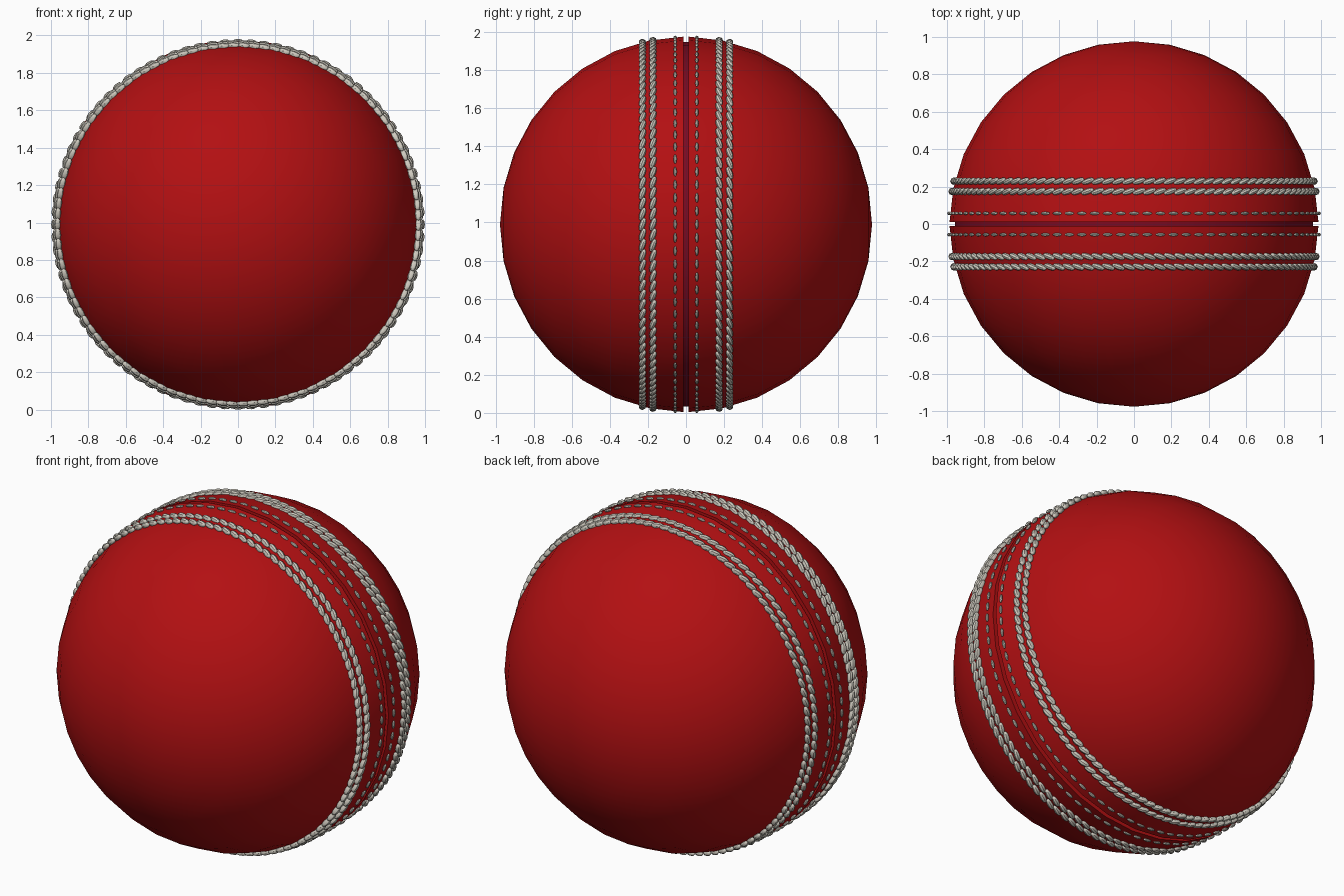
import bpy
import bmesh
from math import pi, cos, sin, radians
from mathutils import Matrix, Vector

cube = bpy.data.objects.get("Cube")
if cube:
    bpy.data.objects.remove(cube, do_unlink=True)

CENTRE = Vector((0, 0, 0.99))


def make_material(name, rgb, roughness):
    mat = bpy.data.materials.new(name)
    mat.use_nodes = True
    mat.diffuse_color = (*rgb, 1)
    bsdf = mat.node_tree.nodes["Principled BSDF"]
    bsdf.inputs["Base Color"].default_value = (*rgb, 1)
    bsdf.inputs["Roughness"].default_value = roughness
    return mat


def finish(name, bm, materials):
    mesh = bpy.data.meshes.new(name)
    bm.to_mesh(mesh)
    bm.free()
    for mat in materials:
        mesh.materials.append(mat)
    obj = bpy.data.objects.new(name, mesh)
    obj.location = CENTRE
    bpy.context.collection.objects.link(obj)
    bpy.ops.object.select_all(action="DESELECT")
    obj.select_set(True)
    bpy.context.view_layer.objects.active = obj
    bpy.ops.object.shade_smooth_by_angle(angle=radians(40))
    return obj


red = make_material("red leather", (0.45, 0.005, 0.006), 0.5)
crimson = make_material("dark crimson seam", (0.2, 0.003, 0.015), 0.6)
thread = make_material("off white thread", (0.62, 0.59, 0.52), 0.7)


# Leather ball: a half profile with a seam groove, mirrored and spun about y
def make_ball():
    groove_half, floor_radius = 0.012, 0.957
    step = pi / 16
    half = [(0.985 * cos(k * step), 0.977 * sin(k * step)) for k in range(8, 0, -1)]
    half += [(0.986, groove_half), (floor_radius, groove_half)]
    profile = half + [(r, -y) for r, y in reversed(half)]
    bm = bmesh.new()
    verts = [bm.verts.new((r, y, 0)) for r, y in profile]
    edges = [bm.edges.new(pair) for pair in zip(verts, verts[1:])]
    bmesh.ops.spin(bm, geom=verts + edges, cent=(0, 0, 0), axis=(0, 1, 0),
                   angle=2 * pi, steps=32)
    bmesh.ops.remove_doubles(bm, verts=bm.verts[:], dist=0.0005)
    bmesh.ops.recalc_face_normals(bm, faces=bm.faces[:])
    for face in bm.faces:
        face.material_index = int(abs(face.calc_center_median().y) < groove_half / 2)
    finish("leather_ball", bm, [red, crimson])


# Stitch row: slanted rounded stitches repeated around the y axis
def make_stitches(name, y, radius, count, size, tilt):
    bm = bmesh.new()
    widen = Matrix.Diagonal((1.008, 1, 1, 1))
    stitch = (Matrix.Translation((radius, y, 0)) @ Matrix.Rotation(tilt, 4, "X")
              @ Matrix.Diagonal((*size, 1)))
    for i in range(count):
        turn = Matrix.Rotation(-2 * pi * i / count, 4, "Y")
        bmesh.ops.create_uvsphere(bm, u_segments=8, v_segments=6, radius=1,
                                  matrix=widen @ turn @ stitch)
    finish(name, bm, [thread])


make_ball()
thick = (0.018, 0.016, 0.036)
thin = (0.009, 0.009, 0.026)
for side, sign in (("front", -1), ("back", 1)):
    make_stitches(side + "_outer_stitches", sign * 0.229, 0.957, 110, thick, sign * radians(20))
    make_stitches(side + "_middle_stitches", sign * 0.174, 0.967, 110, thick, sign * radians(20))
    make_stitches(side + "_inner_stitches", sign * 0.057, 0.982, 88, thin, 0)
